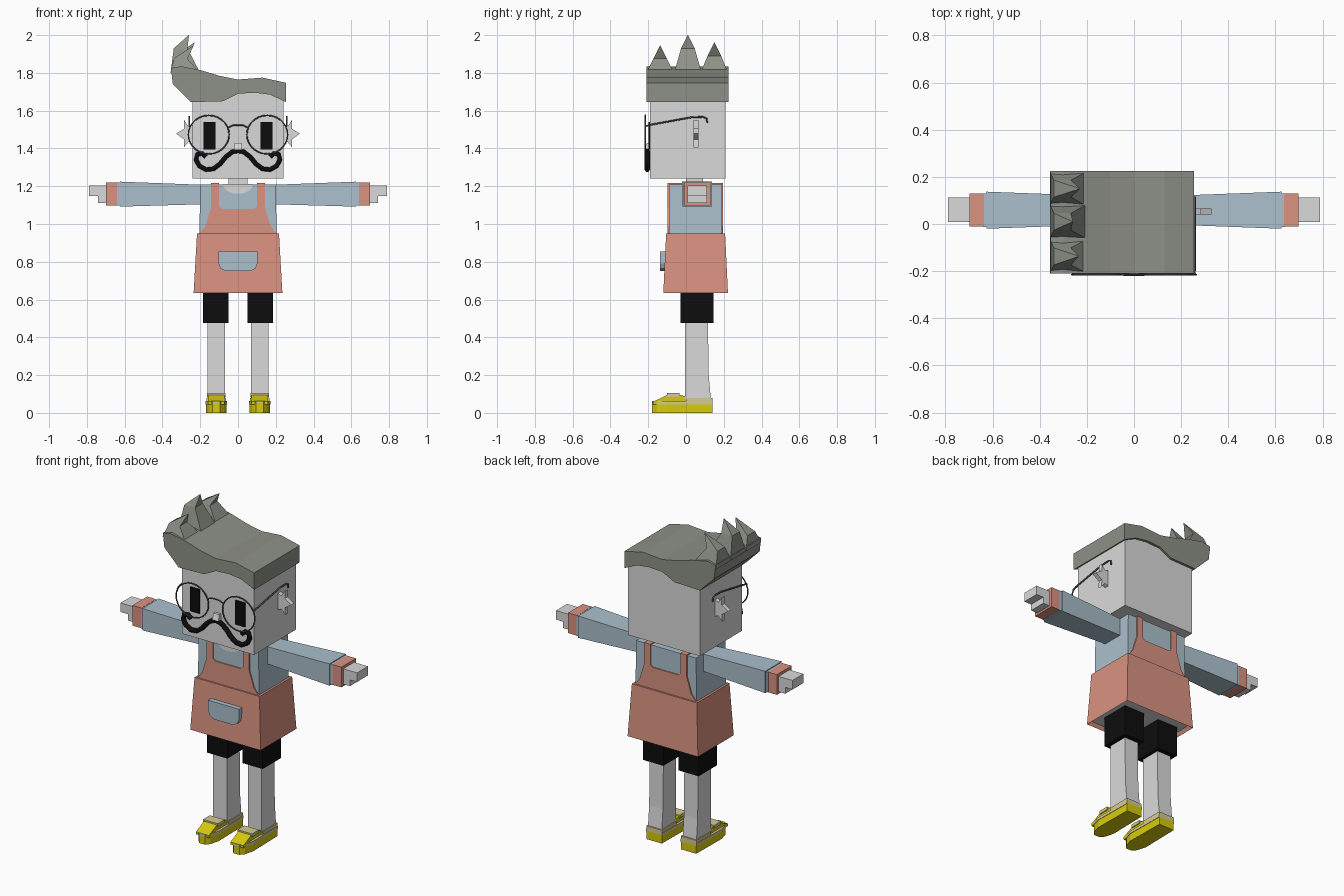
import bpy, bmesh
from math import sin, cos, pi

cube = bpy.data.objects.get("Cube")
if cube:
    bpy.data.objects.remove(cube, do_unlink=True)


def material(name, r, g, b):
    m = bpy.data.materials.new(name)
    m.use_nodes = True
    m.diffuse_color = (r, g, b, 1)
    node = m.node_tree.nodes["Principled BSDF"]
    node.inputs["Base Color"].default_value = (r, g, b, 1)
    node.inputs["Roughness"].default_value = 0.8
    return m


SKIN = material("pale grey skin", 0.70, 0.70, 0.70)
HAIR = material("grey hair", 0.27, 0.285, 0.245)
BLUE = material("shirt blue", 0.41, 0.53, 0.61)
SALMON = material("apron salmon", 0.70, 0.29, 0.22)
BLACK = material("black", 0.004, 0.004, 0.004)
WIRE = material("dark wire grey", 0.09, 0.09, 0.09)
YELLOW = material("shoe yellow", 0.68, 0.59, 0.004)
CREAM = material("shoe cream", 0.66, 0.60, 0.29)

# Each axis maps (depth, a, b) to x, y, z
AXES = {"x": lambda d, a, b: (d, a, b),
        "y": lambda d, a, b: (a, d, b),
        "z": lambda d, a, b: (a, b, d)}


def skin_rings(name, rings, mat, side=1):
    """Close a stack of equal point rings into a solid."""
    bm = bmesh.new()
    rows = [[bm.verts.new((x * side, y, z)) for x, y, z in ring] for ring in rings]
    n = len(rows[0])
    for low, high in zip(rows, rows[1:]):
        for i in range(n):
            j = (i + 1) % n
            bm.faces.new((low[i], low[j], high[j], high[i]))
    bm.faces.new(rows[0])
    bm.faces.new(rows[-1])
    bmesh.ops.recalc_face_normals(bm, faces=bm.faces)
    me = bpy.data.meshes.new(name)
    bm.to_mesh(me)
    bm.free()
    me.materials.append(mat)
    ob = bpy.data.objects.new(name, me)
    bpy.context.collection.objects.link(ob)
    return ob


def prism(name, axis, pts, lo, hi, mat, side=1):
    rings = [[AXES[axis](d, a, b) for a, b in pts] for d in (lo, hi)]
    return skin_rings(name, rings, mat, side)


def loft(name, axis, sections, mat, side=1):
    """Sections are (depth, a_min, a_max, b_min, b_max)."""
    rings = [[AXES[axis](d, a, b) for a, b in
              ((a0, b0), (a1, b0), (a1, b1), (a0, b1))]
             for d, a0, a1, b0, b1 in sections]
    return skin_rings(name, rings, mat, side)


def box(name, x0, x1, y0, y1, z0, z1, mat, side=1):
    return loft(name, "z", [(z0, x0, x1, y0, y1), (z1, x0, x1, y0, y1)], mat, side)


def tube(name, pts, radius, mat, side=1, cyclic=False):
    cu = bpy.data.curves.new(name, "CURVE")
    cu.dimensions = "3D"
    cu.bevel_depth = radius
    cu.bevel_resolution = 1
    cu.use_fill_caps = True
    sp = cu.splines.new("POLY")
    sp.points.add(len(pts) - 1)
    for p, (x, y, z) in zip(sp.points, pts):
        p.co = (x * side, y, z, 1)
    sp.use_cyclic_u = cyclic
    helper = bpy.data.objects.new(name + "_path", cu)
    bpy.context.collection.objects.link(helper)
    deps = bpy.context.evaluated_depsgraph_get()
    me = bpy.data.meshes.new_from_object(helper.evaluated_get(deps))
    bpy.data.objects.remove(helper, do_unlink=True)
    me.materials.clear()
    me.materials.append(mat)
    ob = bpy.data.objects.new(name, me)
    bpy.context.collection.objects.link(ob)
    return ob


def mirrored(half):
    return half + [(-x, z) for x, z in reversed(half)]


# Head and neck
box("head", -0.24, 0.24, -0.19, 0.21, 1.24, 1.73, SKIN)
box("neck", -0.05, 0.05, 0.0, 0.09, 1.18, 1.25, SKIN)

# Swept hair with three spikes on the right side
hair_outline = [(-0.25, 1.645), (-0.08, 1.65), (0.0, 1.69), (0.09, 1.695),
                (0.17, 1.685), (0.255, 1.645), (0.255, 1.747), (0.13, 1.775),
                (0.0, 1.765), (-0.1, 1.785), (-0.2, 1.815), (-0.3, 1.835),
                (-0.355, 1.825), (-0.345, 1.74)]
prism("hair", "y", hair_outline, -0.21, 0.225, HAIR)
for name, y, tip_x, tip_z in (("front", -0.137, -0.235, 1.945),
                              ("middle", 0.01, -0.26, 2.0),
                              ("back", 0.15, -0.23, 1.96)):
    mid = tip_z - 0.07
    loft(name + "_hair_spike", "z",
         [(1.80, -0.357, -0.2, y - 0.073, y + 0.073),
          (mid, -0.34, -0.268, y - 0.036, y + 0.036),
          (tip_z, tip_x - 0.001, tip_x + 0.001, y - 0.001, y + 0.001)], HAIR)

# Torso, neckline and apron
loft("shirt", "z", [(0.9, -0.205, 0.205, -0.09, 0.19),
                    (1.21, -0.2, 0.2, -0.09, 0.19)], BLUE)
neckline = [(0.08 * cos(a), 1.212 - 0.052 * sin(a))
            for a in (pi * i / 10 for i in range(11))]
prism("neckline", "y", neckline, -0.094, 0.09, SKIN)
skirt = loft("apron_skirt", "z", [(0.635, -0.235, 0.235, -0.12, 0.222),
                                  (0.95, -0.217, 0.217, -0.105, 0.207)], SALMON)
skirt.data.materials.append(SKIN)
bm = bmesh.new()
bm.from_mesh(skirt.data)
under = [f for f in bm.faces if f.normal.z < -0.9]
bmesh.ops.inset_region(bm, faces=under, thickness=0.02)
bmesh.ops.translate(bm, verts=under[0].verts, vec=(0, 0, 0.02))
under[0].material_index = 1
bm.to_mesh(skirt.data)
bm.free()

bib = mirrored([(0.085, 1.08), (0.1, 1.092), (0.1, 1.212), (0.142, 1.212),
                (0.142, 1.085), (0.157, 1.04), (0.172, 0.99), (0.195, 0.96),
                (0.212, 0.945)])
prism("front_bib", "y", bib, -0.097, -0.085, SALMON)
prism("back_bib", "y", bib, 0.185, 0.197, SALMON)
pocket = mirrored([(0.103, 0.855), (0.103, 0.79), (0.092, 0.765), (0.065, 0.75)])
prism("pocket", "y", pocket, -0.138, -0.1, BLUE)

# Toe-rounded sole outline, x and y
sole = [(0.064, 0.14), (0.166, 0.14), (0.17, -0.1), (0.155, -0.155),
        (0.135, -0.18), (0.095, -0.18), (0.075, -0.155), (0.06, -0.1)]
shoe_top = [(0.01, 0.05), (0.01, 0.082), (-0.03, 0.095), (-0.1, 0.095),
            (-0.14, 0.075), (-0.175, 0.06), (-0.175, 0.045)]

# Curled moustache half, x and z
whisker = [(0.0, 1.388), (0.03, 1.382), (0.065, 1.355), (0.095, 1.318),
           (0.13, 1.292), (0.17, 1.288), (0.205, 1.308), (0.222, 1.34),
           (0.215, 1.37), (0.19, 1.373), (0.17, 1.355)]
ear = [(0.23, 1.53), (0.262, 1.515), (0.285, 1.55), (0.285, 1.505), (0.328, 1.478),
       (0.285, 1.448), (0.287, 1.405), (0.262, 1.435), (0.23, 1.42)]

for s, tag in ((1, "left_"), (-1, "right_")):
    # Apron strap over the shoulder
    box(tag + "strap", 0.1, 0.142, -0.097, 0.197, 1.2, 1.216, SALMON, s)

    # Arm
    loft(tag + "sleeve", "x", [(0.17, -0.003, 0.12, 1.105, 1.207),
                               (0.625, -0.02, 0.137, 1.092, 1.224)], BLUE, s)
    box(tag + "sleeve_end", 0.62, 0.64, -0.013, 0.13, 1.097, 1.219, BLUE, s)
    box(tag + "cuff", 0.637, 0.698, -0.011, 0.129, 1.098, 1.22, SALMON, s)
    box(tag + "fingers", 0.69, 0.79, 0.008, 0.112, 1.148, 1.203, SKIN, s)
    box(tag + "palm", 0.69, 0.742, 0.008, 0.112, 1.11, 1.15, SKIN, s)

    # Leg
    box(tag + "shorts_leg", 0.05, 0.186, -0.03, 0.145, 0.475, 0.66, BLACK, s)
    loft(tag + "leg", "z", [(0.07, 0.07, 0.162, -0.005, 0.132),
                            (0.2, 0.07, 0.162, -0.005, 0.12),
                            (0.5, 0.07, 0.162, -0.005, 0.116)], SKIN, s)

    # Shoe
    prism(tag + "sole", "z", sole, 0.0, 0.052, YELLOW, s)
    prism(tag + "shoe_band", "z", [(0.115 + (x - 0.115) * 1.05, y) for x, y in sole],
          0.045, 0.062, CREAM, s)
    prism(tag + "shoe_upper", "x", shoe_top, 0.072, 0.158, YELLOW, s)
    box(tag + "shoe_strap", 0.066, 0.164, -0.1, -0.035, 0.085, 0.104, CREAM, s)
    box(tag + "shoe_heel", 0.063, 0.167, 0.0, 0.14, 0.055, 0.08, CREAM, s)

    # Face
    box(tag + "eye", 0.12, 0.183, -0.199, -0.189, 1.395, 1.54, BLACK, s)
    prism(tag + "ear", "y", ear, 0.04, 0.066, SKIN, s)
    tube(tag + "moustache", [(x, -0.205, z) for x, z in whisker], 0.014, BLACK, s)

    # Glasses
    ring = [(0.155 + 0.108 * cos(a), -0.215, 1.473 + 0.102 * sin(a))
            for a in (2 * pi * i / 28 for i in range(28))]
    tube(tag + "lens_rim", ring, 0.004, WIRE, s, True)
    tube(tag + "temple", [(0.255, -0.215, 1.518), (0.258, -0.19, 1.525),
                          (0.258, 0.03, 1.565), (0.258, 0.09, 1.567),
                          (0.258, 0.11, 1.558), (0.258, 0.112, 1.535)], 0.005, WIRE, s)

tube("glasses_bridge", [(-0.052, -0.215, 1.51), (-0.025, -0.217, 1.523),
                        (0.025, -0.217, 1.523), (0.052, -0.215, 1.51)], 0.004, WIRE)

# Nose
loft("nose", "z", [(1.395, -0.022, 0.022, -0.217, -0.185),
                   (1.43, -0.018, 0.018, -0.207, -0.185)], SKIN)
